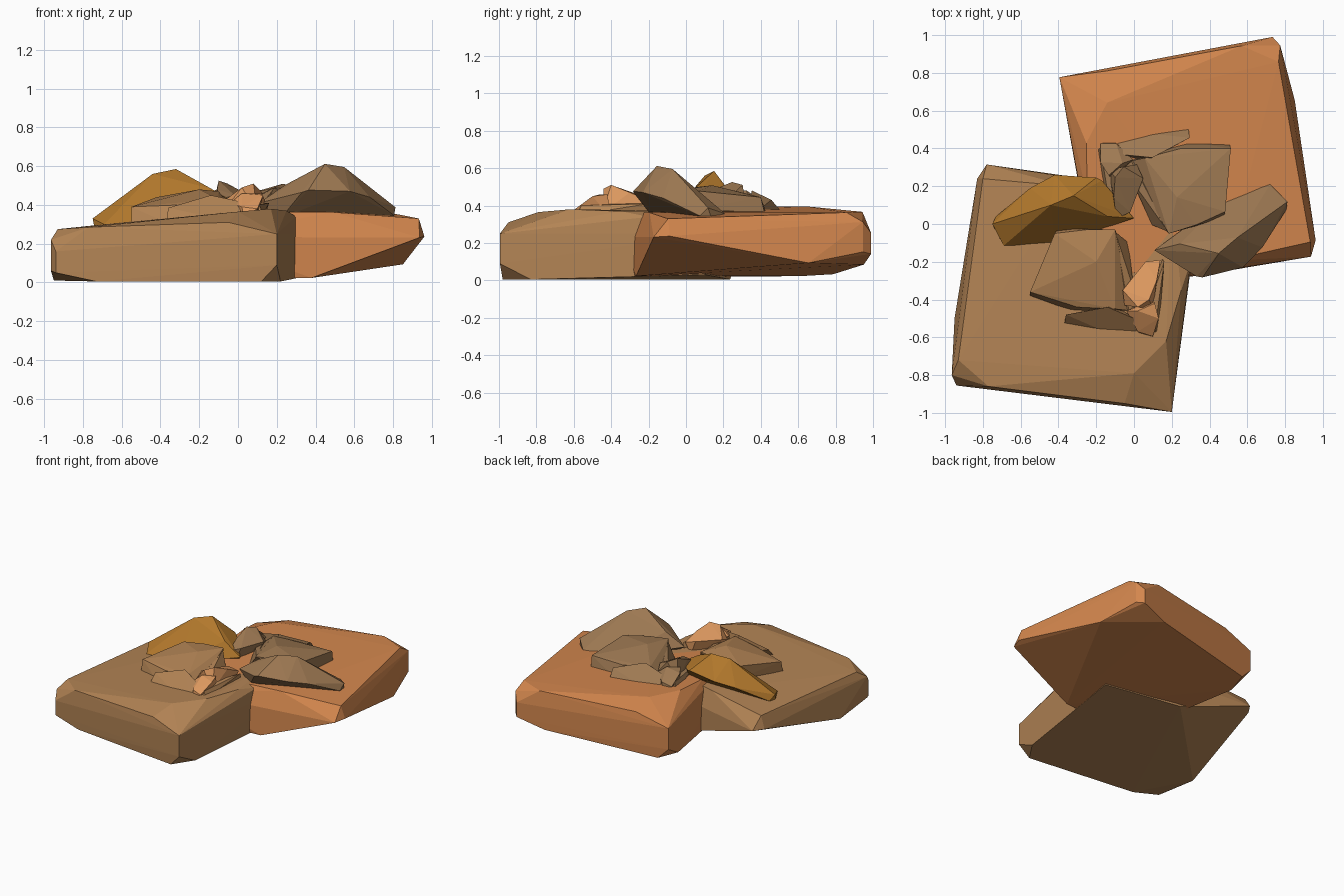
import bpy, bmesh
from math import radians
from mathutils import Matrix, Vector

# Second half of the pile is the first turned round and slightly tilted
tilt = Matrix(((1, 0, 0, 0), (0, 1, 0, 0), (.0525, .044, 1, .01), (0, 0, 0, 1)))
TWIN = tilt @ Matrix.Translation((.098, -.11, 0)) @ Matrix.Rotation(radians(197.7), 4, 'Z')

COLORS = {
    'tan': (.45, .23, .09, 1), 'orange': (.65, .24, .075, 1),
    'mustard': (.45, .19, .025, 1), 'grey': (.34, .19, .085, 1),
    'peach': (.75, .33, .12, 1),
}


def material(key):
    m = bpy.data.materials.get(key) or bpy.data.materials.new(key)
    m.diffuse_color = COLORS[key]
    return m


def rock(name, color, pts, matrix):
    """Faceted stone: convex hull of its corner points."""
    bm = bmesh.new()
    for p in pts:
        bm.verts.new(matrix @ Vector(p))
    bmesh.ops.convex_hull(bm, input=bm.verts)
    loose = [v for v in bm.verts if not v.link_faces]
    bmesh.ops.delete(bm, geom=loose, context='VERTS')
    bmesh.ops.recalc_face_normals(bm, faces=bm.faces)
    me = bpy.data.meshes.new(name)
    bm.to_mesh(me)
    bm.free()
    me.materials.append(material(color))
    bpy.context.collection.objects.link(bpy.data.objects.new(name, me))


# Large base slab, undercut at its back outer corner
slab = [(-.965, -.8, .06), (-.965, -.8, .22), (-.94, -.855, .05), (-.94, -.855, .16),
        (-.93, -.72, .275), (-.77, -.86, .285), (-.95, -.5, .01), (-.73, -.88, .005),
        (.2, -.995, .09), (.2, -.995, .25), (-.05, -.95, .31), (.12, -.98, .005),
        (.22, -.83, .005), (0, -.79, .365), (.17, -.62, .38), (.25, -.35, .37),
        (.3, -.2, .34), (.34, .1, .03), (.35, .14, .25), (.2, .1, .37),
        (-.78, .315, .18), (-.83, .24, .18), (-.8, .24, .275), (-.35, .2, .335),
        (-.22, .235, .005)]
# Tall ridged stone
ridge = [(-.75, 0, .33), (-.74, -.02, .28), (-.69, -.115, .3), (-.42, -.11, .31),
         (-.73, .04, .29), (-.55, .19, .4), (-.44, .1, .56), (-.32, .15, .585),
         (-.42, .26, .44), (-.2, .245, .46), (-.17, .23, .45), (-.14, .04, .485),
         (-.12, .02, .38), (0, .03, .4), (-.4, .05, .29), (-.1, .1, .32)]
# Blocky stone
block = [(-.55, -.38, .31), (-.55, -.36, .39), (-.42, -.05, .44), (-.4, -.02, .34),
         (-.25, -.03, .46), (-.1, -.03, .47), (-.07, -.1, .36), (-.01, -.46, .36),
         (-.1, -.45, .43), (-.3, -.44, .4), (-.35, -.46, .3), (-.2, -.2, .48)]
# Flat chip leaning on the block
chip = [(-.37, -.54, .31), (-.36, -.48, .385), (-.14, -.44, .45), (0, -.5, .42),
        (.02, -.6, .34), (-.2, -.55, .35), (-.1, -.43, .3)]
# Upper pebble, lower pebble and thin sliver beside them
pebble = [(.14, -.19, .42), (.06, -.2, .44), (-.06, -.35, .43), (-.05, -.43, .4),
          (.02, -.44, .49), (.08, -.4, .51), (.12, -.3, .47), (.1, -.45, .36),
          (-.02, -.4, .33), (.1, -.2, .33)]
foot = [(-.04, -.46, .41), (.02, -.57, .39), (.03, -.58, .34), (.1, -.595, .38),
        (.13, -.5, .45), (.11, -.42, .46), (.02, -.46, .46), (.1, -.4, .33)]
sliver = [(.1, -.59, .34), (.11, -.56, .4), (.16, -.2, .41), (.14, -.17, .33),
          (.09, -.4, .41), (.13, -.58, .35)]
wedge = [(-.02, -.5, .38), (.02, -.52, .34), (-.1, -.04, .46), (-.03, -.1, .36),
         (-.16, -.06, .4), (.0, -.35, .39)]

PARTS = [('base_slab', slab, 'tan', 'orange'), ('ridge_stone', ridge, 'mustard', 'grey'),
         ('block_stone', block, 'tan', 'grey'), ('flat_chip', chip, 'tan', 'grey'),
         ('pebble', pebble, 'peach', 'grey'), ('foot_pebble', foot, 'peach', 'grey'),
         ('sliver', sliver, 'tan', 'grey'), ('wedge', wedge, 'tan', 'grey')]

for name, pts, front, back in PARTS:
    rock('front_' + name, front, pts, Matrix.Identity(4))
    rock('back_' + name, back, pts, TWIN)
